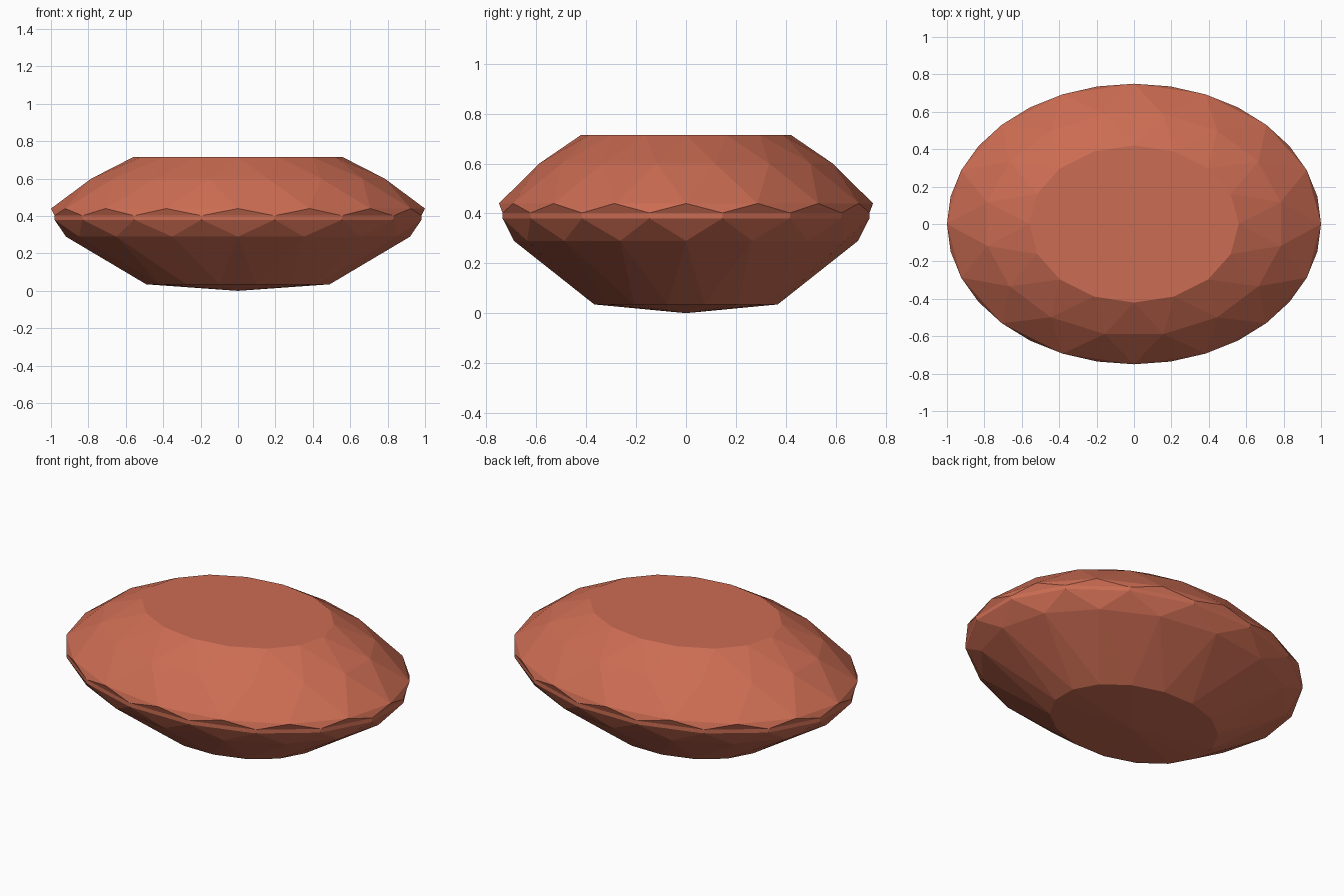
import bpy, bmesh, math

if "Cube" in bpy.data.objects:
    bpy.data.objects.remove(bpy.data.objects["Cube"])

SIDES = 16
WIDTH_RATIO = 0.75   # oval: y radius relative to x radius

# Facet rings from table to pavilion: (radius, height, half-step twist)
RINGS = [
    (0.56, 0.715, 0),   # table edge
    (0.80, 0.60, 1),    # crown middle
    (1.00, 0.44, 0),    # girdle peaks
    (1.00, 0.402, 1),   # girdle valleys
    (1.00, 0.38, 1),    # girdle bottom
    (0.92, 0.29, 0),    # upper pavilion
    (0.50, 0.035, 1),   # culet edge
]


def add_ring(bm, radius, z, twist):
    verts = []
    for i in range(SIDES):
        a = 2 * math.pi * (i + 0.5 * twist) / SIDES
        verts.append(bm.verts.new((radius * math.cos(a),
                                   radius * WIDTH_RATIO * math.sin(a), z)))
    return verts


def bridge(bm, a, b, ta, tb):
    """Quads between aligned rings, alternating triangles between twisted ones."""
    for i in range(SIDES):
        j = (i + 1) % SIDES
        if ta == tb:
            bm.faces.new((a[i], b[i], b[j], a[j]))
        elif tb:
            bm.faces.new((a[i], b[i], a[j]))
            bm.faces.new((a[j], b[i], b[j]))
        else:
            bm.faces.new((a[i], b[i], b[j]))
            bm.faces.new((a[i], b[j], a[j]))


bm = bmesh.new()
rings = [add_ring(bm, *r) for r in RINGS]

# Table, facets and shallow culet point
bm.faces.new(rings[0])
for k in range(len(rings) - 1):
    bridge(bm, rings[k], rings[k + 1], RINGS[k][2], RINGS[k + 1][2])
tip = bm.verts.new((0, 0, 0))
for i in range(SIDES):
    bm.faces.new((rings[-1][i], tip, rings[-1][(i + 1) % SIDES]))
bmesh.ops.recalc_face_normals(bm, faces=bm.faces[:])

mesh = bpy.data.meshes.new("oval_gem")
bm.to_mesh(mesh)
bm.free()
gem = bpy.data.objects.new("oval_gem", mesh)
bpy.context.collection.objects.link(gem)

# Warm red stone colour
mat = bpy.data.materials.new("red_stone")
mat.diffuse_color = (0.6, 0.15, 0.085, 1)
mat.use_nodes = True
mat.node_tree.nodes["Principled BSDF"].inputs["Base Color"].default_value = mat.diffuse_color
mesh.materials.append(mat)
